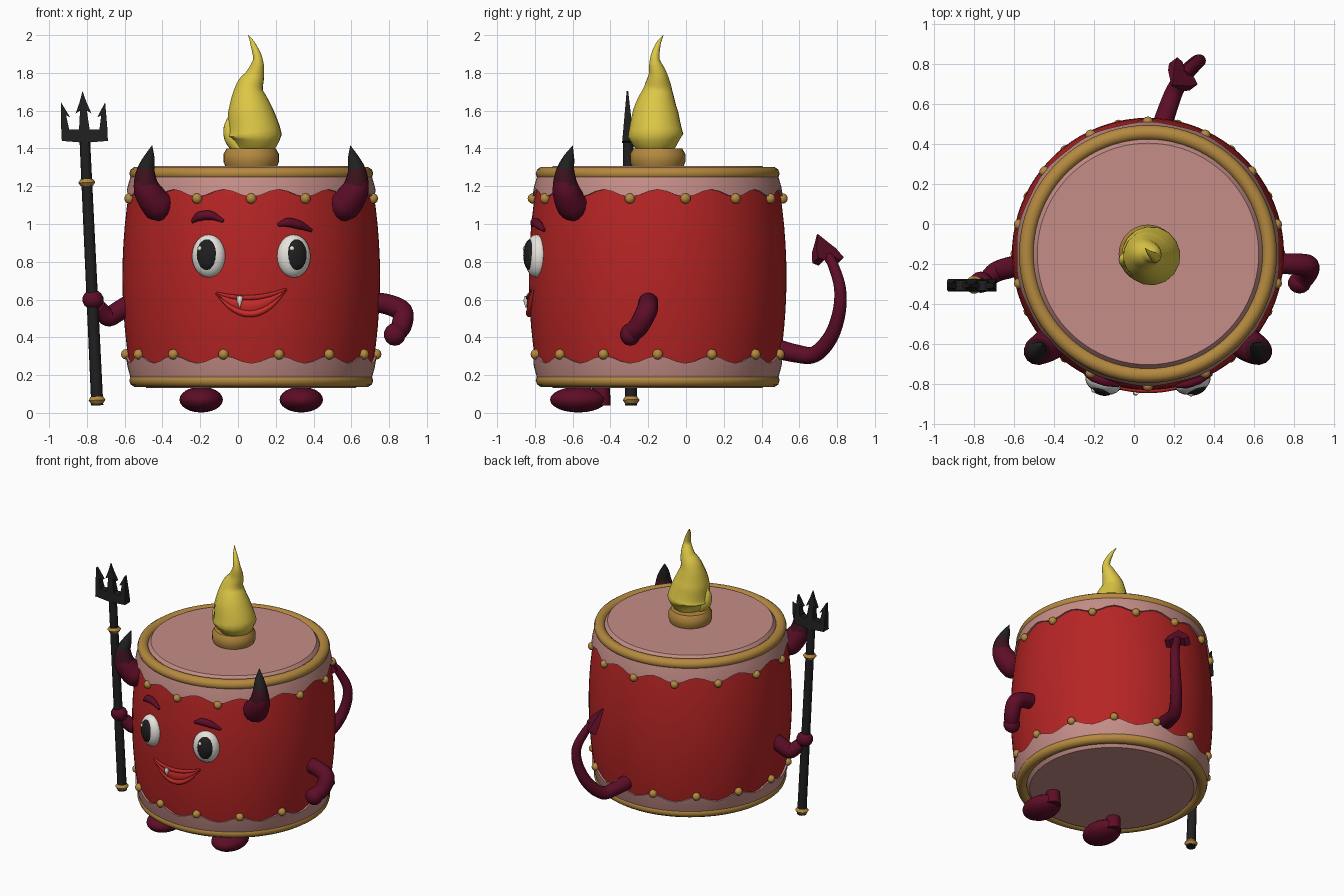
import bpy, bmesh, math
from mathutils import Vector, Matrix

cube = bpy.data.objects.get("Cube")
if cube:
    bpy.data.objects.remove(cube, do_unlink=True)

CX, CY = 0.07, -0.15      # drum axis
N = 14                    # studs per ring


def material(name, *rgb):
    m = bpy.data.materials.new(name)
    m.use_nodes = True
    m.diffuse_color = (*rgb, 1)
    m.node_tree.nodes["Principled BSDF"].inputs["Base Color"].default_value = (*rgb, 1)
    return m


RED = material("drum red", 0.47, 0.018, 0.018)
PINK = material("skin pink", 0.56, 0.27, 0.245)
GOLD = material("gold", 0.46, 0.25, 0.05)
YELLOW = material("flame yellow", 0.72, 0.57, 0.06)
MAROON = material("maroon", 0.11, 0.004, 0.02)
DARK = material("dark horn", 0.045, 0.006, 0.012)
BLACK = material("black", 0.014, 0.014, 0.014)
WHITE = material("white", 0.8, 0.77, 0.72)
LIP = material("lip red", 0.6, 0.025, 0.022)


def finish(name, bm, *mats, angle=50):
    bmesh.ops.remove_doubles(bm, verts=bm.verts, dist=0.0002)
    bmesh.ops.recalc_face_normals(bm, faces=bm.faces)
    me = bpy.data.meshes.new(name)
    bm.to_mesh(me)
    bm.free()
    ob = bpy.data.objects.new(name, me)
    bpy.context.scene.collection.objects.link(ob)
    for m in mats:
        me.materials.append(m)
    bpy.ops.object.select_all(action='DESELECT')
    ob.select_set(True)
    bpy.context.view_layer.objects.active = ob
    bpy.ops.object.shade_smooth_by_angle(angle=math.radians(angle))
    return ob


def loft(name, rings, mat, closed=True, caps=True):
    """Skin a list of vertex rings."""
    bm = bmesh.new()
    rows = [[bm.verts.new(p) for p in ring] for ring in rings]
    n = len(rows[0])
    for a, b in zip(rows, rows[1:]):
        for i in range(n if closed else n - 1):
            j = (i + 1) % n
            bm.faces.new((a[i], a[j], b[j], b[i]))
    if caps:
        bm.faces.new(rows[0])
        bm.faces.new(rows[-1])
    return finish(name, bm, mat)


def lathe(name, profile, mat, seg=N * 6):
    """Revolve profile(angle) -> [(radius, z)] about the drum axis."""
    rings = []
    for i in range(seg):
        a = 2 * math.pi * i / seg
        rings.append([(CX + r * math.sin(a), CY - r * math.cos(a), z) for r, z in profile(a)])
    return loft(name, rings + rings[:1], mat, closed=False, caps=False)


def tube(name, pts, radii, mat, sides=14, steps=6):
    """Tapered smooth tube through points."""
    p = [Vector(q) for q in pts]
    p = [2 * p[0] - p[1]] + p + [2 * p[-1] - p[-2]]
    path = []
    for i in range(1, len(p) - 2):
        a, b, c, d = p[i - 1:i + 3]
        for s in range(steps + (i == len(p) - 3)):
            t = s / steps
            q = 0.5 * (2 * b + (c - a) * t + (2 * a - 5 * b + 4 * c - d) * t ** 2
                       + (3 * b - a - 3 * c + d) * t ** 3)
            path.append((q, radii[i - 1] * (1 - t) + radii[min(i, len(radii) - 1)] * t))
    u, rings = Vector((0.3, 1, 0.2)), []
    for k, (q, r) in enumerate(path):
        d = (path[min(k + 1, len(path) - 1)][0] - path[max(k - 1, 0)][0]).normalized()
        u = (u - d * u.dot(d)).normalized()
        v = d.cross(u)
        rings.append([q + r * (u * math.cos(w) + v * math.sin(w))
                      for w in (2 * math.pi * i / sides for i in range(sides))])
    return loft(name, rings, mat)


def ball(name, loc, scale, mat, turn=0, seg=24):
    bm = bmesh.new()
    mtx = Matrix.Translation(loc) @ Matrix.Rotation(turn, 4, 'Z') @ Matrix.Diagonal((*scale, 1))
    bmesh.ops.create_uvsphere(bm, u_segments=seg, v_segments=seg // 2, radius=1, matrix=mtx)
    return finish(name, bm, mat)


def plate(name, half, place, normal, thick, mat):
    """Mirrored flat outline with a thickness that depends on height."""
    outline = half + [(-u, v) for u, v in half[-2:0:-1]]
    bm = bmesh.new()
    f, b = [[bm.verts.new(place(u, v) + normal * s * thick(v)) for u, v in outline] for s in (1, -1)]
    bm.faces.new(f)
    bm.faces.new(b[::-1])
    for i in range(len(f)):
        bm.faces.new((f[i - 1], f[i], b[i], b[i - 1]))
    return finish(name, bm, mat, angle=30)


def R(z):
    return 0.682 - 0.17 * (z - 0.72) ** 2


def on_drum(x, z, off=0.0):
    """Point on the front of the drum, x measured from its axis."""
    a = math.asin(x / R(z))
    r = R(z) + off
    return Vector((CX + r * math.sin(a), CY - r * math.cos(a), z))


# Drum shell, stretched skins, lids and hoops
lathe("drum_body", lambda a: [(R(z), z) for z in (0.18 + 0.09 * i for i in range(13))], RED)


def top_skin(a):
    e = 1.163 - 0.02 * math.cos(N * a)
    return [(R(e) - 0.01, e), (R(e) + 0.012, e), (R(1.2) + 0.011, 1.2), (R(1.25) + 0.005, 1.25)]


def bottom_skin(a):
    e = 0.283 - 0.02 * math.cos(N * a)
    return [(R(e) - 0.01, e), (R(e) + 0.012, e), (R(0.24) + 0.011, 0.24), (R(0.18) + 0.005, 0.18)]


lathe("top_skin", top_skin, PINK)
lathe("bottom_skin", bottom_skin, PINK)
for name, z, s in (("top", 1.267, 1), ("bottom", 0.172, -1)):
    hoop = [(0.608 + 0.038 * math.cos(t), z + 0.036 * math.sin(t))
            for t in (math.pi * i / 5 for i in range(11))]
    lathe(name + "_hoop", lambda a: hoop, GOLD)
    lathe(name + "_lid", lambda a: [(0, z + s * 0.04), (0.555, z + s * 0.04), (0.585, z)], PINK)

# Studs, the lower ring offset by half a step
for i in range(N):
    for name, z, shift in (("top_stud", 1.135, 0), ("bottom_stud", 0.31, 0.5)):
        a = 2 * math.pi * (i + shift) / N
        r = R(z) + 0.008
        ball(name, (CX + r * math.sin(a), CY - r * math.cos(a), z), (0.028,) * 3, GOLD, seg=12)

# Flame and its holder
lathe("flame_holder", lambda a: [(0, 1.3), (0.135, 1.3), (0.147, 1.33), (0.147, 1.37),
                                 (0.13, 1.4), (0, 1.4)], GOLD, 28)
tube("flame", [(0.07, -0.15, 1.385), (0.085, -0.16, 1.47), (0.065, -0.16, 1.6), (0.06, -0.15, 1.71),
               (0.09, -0.15, 1.79), (0.105, -0.165, 1.87), (0.08, -0.148, 1.95), (0.055, -0.12, 2.0)],
     [0.09, 0.148, 0.12, 0.078, 0.05, 0.026, 0.014, 0.001], YELLOW, 16)
tube("flame_lick", [(0.02, -0.18, 1.4), (-0.03, -0.18, 1.46), (-0.045, -0.18, 1.52),
                    (-0.04, -0.17, 1.59)], [0.05, 0.045, 0.03, 0.001], YELLOW)

# Paired parts: horns, feet, eyes
for side, s in (("left", 1), ("right", -1)):
    horn = tube(side + "_horn", [(CX + s * x, y, z) for x, y, z in (
        (0.44, -0.55, 1.08), (0.495, -0.6, 1.1), (0.55, -0.635, 1.18), (0.56, -0.64, 1.27),
        (0.54, -0.62, 1.35), (0.525, -0.6, 1.415))], [0.06, 0.086, 0.073, 0.052, 0.03, 0.001], MAROON)
    horn.data.materials.append(DARK)
    horn.data.materials.append(BLACK)
    for f in horn.data.polygons:
        f.material_index = (f.center.z > 1.21) + (f.center.z > 1.29)

    fx = CX + s * 0.265
    ball(side + "_foot", (fx, -0.57, 0.07), (0.115, 0.15, 0.068), MAROON)
    tube(side + "_ankle", [(fx, -0.45, 0.04), (fx, -0.45, 0.2)], [0.052, 0.045], MAROON)

    ex = s * 0.225
    turn = math.asin(ex / R(0.83))
    ball(side + "_eye", on_drum(ex, 0.83), (0.092, 0.06, 0.114), WHITE, turn)
    ball(side + "_pupil", on_drum(ex + 0.002, 0.835, 0.032), (0.06, 0.036, 0.085), BLACK, turn)
    ball(side + "_eye_glint", on_drum(ex - 0.025, 0.87, 0.055), (0.014,) * 3, WHITE, seg=12)

# Eyebrows
for side, pts in (("right", ((-0.31, 1.01), (-0.27, 1.04), (-0.21, 1.045), (-0.145, 1.015))),
                  ("left", ((0.14, 0.995), (0.19, 1.008), (0.25, 0.995), (0.315, 0.965)))):
    tube(side + "_eyebrow", [on_drum(x, z, 0.01) for x, z in pts], [0.008, 0.025, 0.024, 0.008], MAROON)

# Smiling mouth with lips and one fang
mouth = []
for i in range(21):
    u = i / 10 - 1
    x, top = u * 0.185, 0.61 + 0.035 * u * u + 0.01 * u
    drop = 0.085 * (1 - u * u)
    mouth.append([on_drum(x, top - drop * v / 4, 0.004 + 0.012 * math.sin(math.pi * v / 4))
                  for v in range(5)])
loft("mouth", mouth, LIP, closed=False, caps=False)
tube("upper_lip", [m[0] for m in mouth[::4]], [0.006, 0.012, 0.014, 0.014, 0.012, 0.006], RED, 10)
tube("lower_lip", [m[4] for m in mouth[::4]], [0.006, 0.014, 0.018, 0.018, 0.014, 0.006], LIP, 10)
tube("fang", [on_drum(-0.058, 0.615, 0.012), on_drum(-0.06, 0.59, 0.02), on_drum(-0.058, 0.552, 0.022)],
     [0.017, 0.014, 0.001], WHITE, 10)

# Arms and hands
tube("left_arm", [(0.68, -0.2, 0.59), (0.79, -0.2, 0.575), (0.87, -0.21, 0.535), (0.865, -0.25, 0.46),
                  (0.835, -0.29, 0.42)], [0.052, 0.054, 0.056, 0.054, 0.05], MAROON)
ball("left_hand", (0.83, -0.295, 0.415), (0.06, 0.055, 0.06), MAROON, seg=14)
tube("right_arm", [(-0.54, -0.2, 0.6), (-0.63, -0.22, 0.54), (-0.69, -0.24, 0.51), (-0.74, -0.28, 0.56)],
     [0.052, 0.054, 0.052, 0.042], MAROON)
ball("right_hand", (-0.768, -0.292, 0.6), (0.058, 0.055, 0.052), MAROON, seg=14)


# Trident, slightly tilted
def shaft(u, z):
    t = (z - 0.04) / 1.66
    return Vector((-0.745 - 0.078 * t + u, -0.29 - 0.02 * t, z))


tube("trident_shaft", [shaft(0, 0.04), shaft(0, 1.46)], [0.032, 0.028], BLACK)
for z in (0.068, 1.22):
    tube("trident_band", [shaft(0, z + d) for d in (-0.018, 0, 0.018)], [0.033, 0.045, 0.033], GOLD)
plate("trident_head", [(0, 1.43), (0.122, 1.44), (0.122, 1.52), (0.117, 1.645), (0.072, 1.565),
                       (0.093, 1.575), (0.08, 1.5), (0.028, 1.5), (0.018, 1.6), (0.042, 1.585),
                       (0.018, 1.645), (0, 1.705)],
      shaft, Vector((0, 1, 0)), lambda z: 0.004 + 0.1 * (1.705 - z), BLACK)

# Tail with a spade tip
tube("tail", [(0.13, 0.46, 0.345), (0.17, 0.58, 0.315), (0.21, 0.68, 0.31), (0.27, 0.765, 0.4),
              (0.315, 0.81, 0.53), (0.325, 0.815, 0.66), (0.28, 0.78, 0.78), (0.25, 0.75, 0.83)],
     [0.052, 0.048, 0.044, 0.04, 0.036, 0.032, 0.028, 0.026], MAROON)
across = Vector((0.6, -0.8, 0))
along = Vector((-0.05, -0.05, 0.12)).normalized()
plate("tail_tip", [(0, 0), (0.05, -0.035), (0.085, -0.02), (0.065, 0.04), (0.025, 0.1), (0, 0.14)],
      lambda u, v: Vector((0.24, 0.745, 0.825)) + across * u + along * v,
      across.cross(along).normalized(), lambda v: 0.03 - 0.18 * max(v, 0), MAROON)
